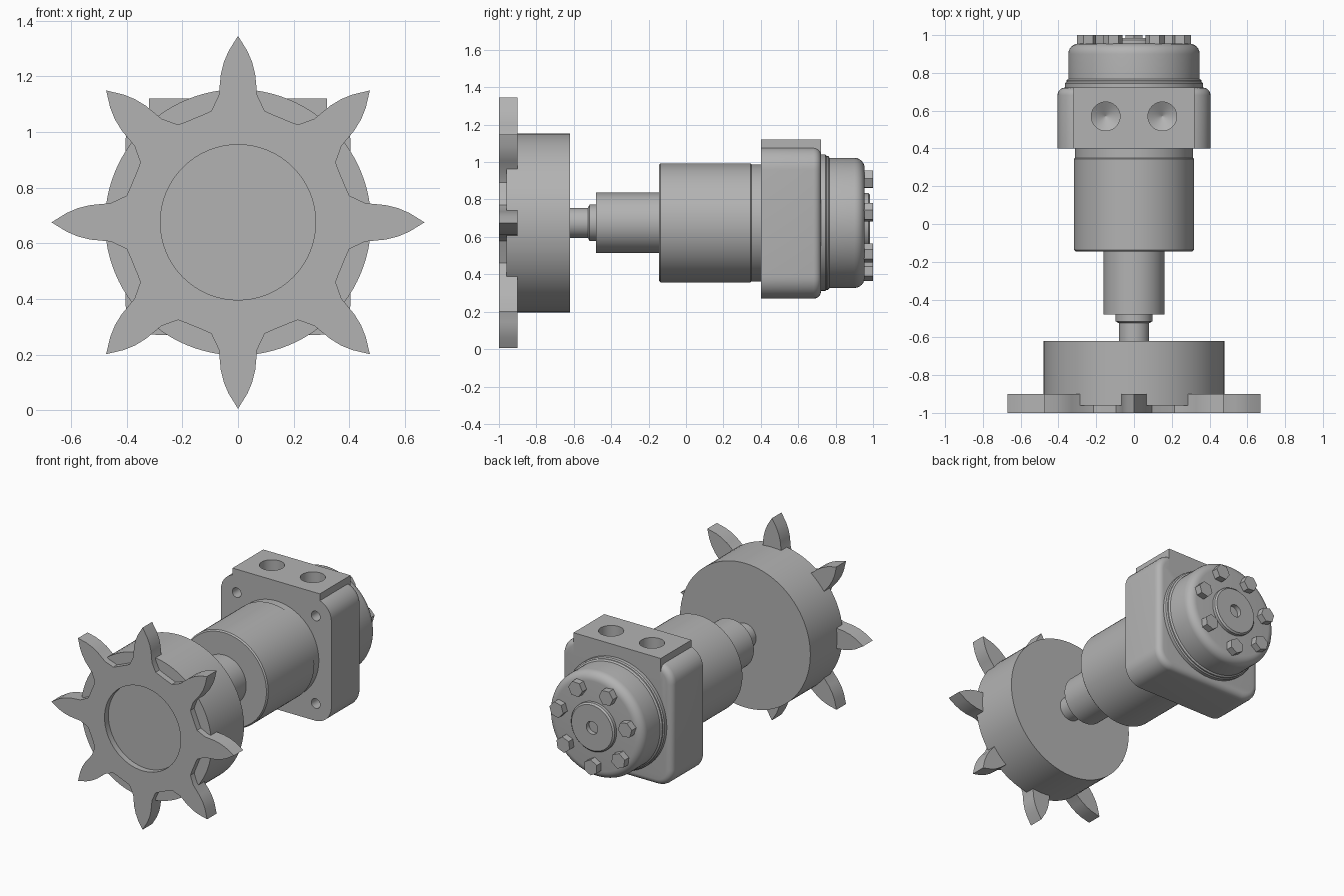
import bpy, bmesh
from math import sin, cos, pi, radians
from mathutils import Matrix, Vector

cube = bpy.data.objects.get("Cube")
if cube:
    bpy.data.objects.remove(cube, do_unlink=True)

AXIS = 0.675      # height of the shaft axis

steel = bpy.data.materials.new("plain grey steel")
steel.use_nodes = True
GREY = (0.45, 0.45, 0.45, 1)
steel.diffuse_color = GREY
steel.node_tree.nodes["Principled BSDF"].inputs["Base Color"].default_value = GREY


def finish(bm, name, angle=30):
    bmesh.ops.recalc_face_normals(bm, faces=bm.faces)
    mesh = bpy.data.meshes.new(name)
    bm.to_mesh(mesh)
    bm.free()
    mesh.materials.append(steel)
    ob = bpy.data.objects.new(name, mesh)
    bpy.context.collection.objects.link(ob)
    smooth(ob, angle)
    return ob


def smooth(ob, angle=30):
    bpy.ops.object.select_all(action='DESELECT')
    ob.select_set(True)
    bpy.context.view_layer.objects.active = ob
    bpy.ops.object.shade_smooth_by_angle(angle=radians(angle))


def lathe(name, profile, sides=64, centre=(0, 0, AXIS), axis='Y', turn=0, angle=30):
    """Solid of revolution from (position along axis, radius) pairs."""
    bm = bmesh.new()
    c = Vector(centre)
    rings = []
    for t, r in profile:
        ring = []
        for i in range(sides):
            a = turn + 2 * pi * i / sides
            u, v = r * cos(a), r * sin(a)
            ring.append(bm.verts.new(c + Vector((u, t, v) if axis == 'Y' else (u, v, t))))
        rings.append(ring)
    for lo, hi in zip(rings, rings[1:]):
        for i in range(sides):
            j = (i + 1) % sides
            bm.faces.new((lo[i], lo[j], hi[j], hi[i]))
    bm.faces.new(rings[0])
    bm.faces.new(rings[-1])
    return finish(bm, name, angle)


def prism(name, outline, y0, y1, back_round=0.0):
    """Outline in x and z about the axis, extruded along y."""
    bm = bmesh.new()
    face = bm.faces.new([bm.verts.new((x, y0, AXIS + z)) for x, z in outline])
    geo = bmesh.ops.extrude_face_region(bm, geom=[face])["geom"]
    bmesh.ops.translate(bm, vec=(0, y1 - y0, 0),
                        verts=[g for g in geo if isinstance(g, bmesh.types.BMVert)])
    if back_round:
        rim = [e for e in bm.edges if all(abs(v.co.y - y1) < 1e-5 for v in e.verts)]
        bmesh.ops.bevel(bm, geom=rim, offset=back_round, segments=5, profile=0.5, affect='EDGES')
    return finish(bm, name)


def boolean(ob, tool, operation):
    tool.hide_render = True
    mod = ob.modifiers.new(operation.lower(), 'BOOLEAN')
    mod.operation, mod.solver, mod.object = operation, 'EXACT', tool
    bpy.ops.object.select_all(action='DESELECT')
    ob.select_set(True)
    bpy.context.view_layer.objects.active = ob
    bpy.ops.object.modifier_apply(modifier=mod.name)
    bpy.data.objects.remove(tool, do_unlink=True)


def rounded(start, r, y_end, steps=6):
    """Quarter round at the end of a lathe profile."""
    return [(y_end - r + r * sin(a), start - r + r * cos(a))
            for a in (pi / 2 * i / steps for i in range(steps + 1))]


# Sprocket: one tooth repeated round the axis, with a round bore
half = [(0.387, 0.125), (0.4, 0.096), (0.457, 0.069), (0.53, 0.062), (0.575, 0.051), (0.615, 0.034)]
tooth = [(r, -w) for r, w in half] + [(0.67, 0)] + [(r, w) for r, w in reversed(half)]
outline = []
for k in range(8):
    a = k * pi / 4
    outline += [(r * cos(a) - w * sin(a), r * sin(a) + w * cos(a)) for r, w in tooth]
sprocket = prism("sprocket", outline, -1.0, -0.9)
boolean(sprocket, lathe("bore_cutter", [(-1.1, 0.279), (-0.8, 0.279)]), 'DIFFERENCE')
smooth(sprocket)

# Hub drum and stepped shaft
lathe("hub_drum", [(-0.96, 0.478), (-0.62, 0.478)], 96)
lathe("shaft", [(-0.63, 0.08), (-0.525, 0.08), (-0.515, 0.098), (-0.48, 0.098),
                (-0.48, 0.162), (-0.14, 0.162)])

# Main barrel with a shallow shoulder at the flange
lathe("barrel", [(-0.145, 0.31), (-0.137, 0.318), (0.345, 0.318), (0.35, 0.313),
                 (0.41, 0.313)], 80)

# Square flange block with a flat port pad on top
S, R = 0.405, 0.12
square = []
for k, (sx, sz) in enumerate(((1, 1), (-1, 1), (-1, -1), (1, -1))):
    for i in range(9):
        a = (k + i / 8) * pi / 2
        square.append((sx * (S - R) + R * cos(a), sz * (S - R) + R * sin(a)))
block = prism("flange_block", square, 0.4, 0.722, 0.04)
P, TOP = 0.32, 0.445
boolean(block, prism("port_pad", [(-P, 0.3), (P, 0.3), (P, TOP), (-P, TOP)], 0.4, 0.722), 'UNION')

# Port holes with conical bottoms, and bolt holes in the flange corners
for sx in (-1, 1):
    boolean(block, lathe("port_cutter", [(0.92, 0.001), (0.965, 0.076), (1.2, 0.076)], 40,
                         (sx * 0.15, 0.57, 0), 'Z'), 'DIFFERENCE')
    for sz in (-1, 1):
        boolean(block, lathe("bolt_hole_cutter", [(0.3, 0.032), (0.6, 0.032)], 24,
                             (sx * 0.29, 0, AXIS + sz * 0.29)), 'DIFFERENCE')
smooth(block)

# Seal ring and rounded end cap
lathe("seal_ring", [(0.7, 0.365), (0.745, 0.365), (0.752, 0.358), (0.76, 0.358), (0.768, 0.348)], 80)
lathe("end_cap", [(0.74, 0.348)] + rounded(0.348, 0.055, 0.955), 80)

# Centre plug with a blind hole
lathe("centre_plug", [(0.95, 0.16), (0.975, 0.16), (0.985, 0.15), (0.985, 0.042),
                      (0.94, 0.042)], 48)

# Ring of hexagon bolts
for k in range(7):
    a = -pi / 2 + k * 2 * pi / 7
    lathe(f"hex_bolt_{k + 1}", [(0.95, 0.052), (1.0, 0.052)], 6,
          (0.258 * cos(a), 0, AXIS + 0.258 * sin(a)), turn=a, angle=20)
